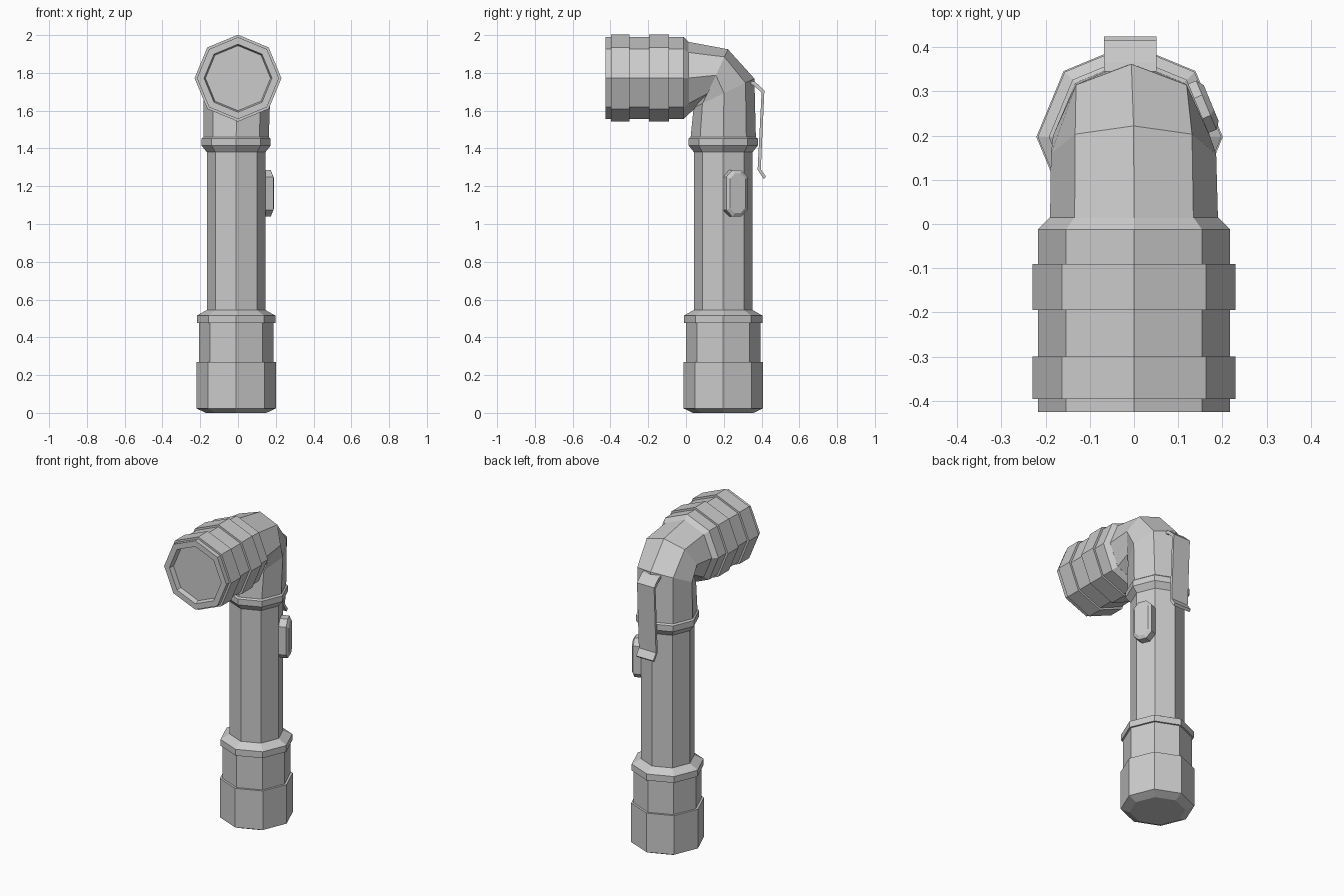
import bpy, bmesh
from math import sin, cos, pi
from mathutils import Vector, Matrix

if "Cube" in bpy.data.objects:
    bpy.data.objects.remove(bpy.data.objects["Cube"])

BX, BY, HZ = -0.01, 0.197, 1.772   # barrel axis and head height


def make(name, bm):
    bmesh.ops.recalc_face_normals(bm, faces=bm.faces)
    me = bpy.data.meshes.new(name)
    bm.to_mesh(me)
    bm.free()
    ob = bpy.data.objects.new(name, me)
    bpy.context.collection.objects.link(ob)
    return ob


def loft(name, rings, caps=True):
    """Skin a list of equal-length point rings."""
    bm = bmesh.new()
    vs = [[bm.verts.new(p) for p in r] for r in rings]
    n = len(vs[0])
    for a, b in zip(vs, vs[1:]):
        for i in range(n):
            j = (i + 1) % n
            bm.faces.new((a[i], a[j], b[j], b[i]))
    if caps:
        bm.faces.new(vs[0])
        bm.faces.new(vs[-1])
    return make(name, bm)


def octagon(c, u, v):
    c, u, v = Vector(c), Vector(u), Vector(v)
    return [c + u * cos(i * pi / 4) + v * sin(i * pi / 4) for i in range(8)]


def upright(r, z):
    return octagon((BX, BY, z), (r, 0, 0), (0, r, 0))


def facing(r, y):
    return octagon((0, y, HZ), (r, 0, 0), (0, 0, r))


def bend(x, half_w, outer, inner):
    o, i = Vector((x, *outer)), Vector((x, *inner))
    return octagon((o + i) / 2, (half_w, 0, 0), (o - i) / 2)


# Barrel with end cap, collar and shoulder ring
loft("barrel", [upright(r, z) for r, z in [
    (.16, 0), (.211, .024), (.211, .27), (.197, .27), (.197, .475),
    (.208, .475), (.208, .515), (.155, .545), (.155, 1.38),
    (.183, 1.415), (.183, 1.452), (.173, 1.46)]])

# Elbow turning the barrel toward the front
loft("elbow", [
    bend(BX, .173, (.37, 1.455), (.024, 1.455)),
    bend(-.006, .177, (.362, 1.77), (.04, 1.615)),
    bend(-.001, .187, (.222, 1.925), (.095, 1.65)),
    bend(0, .19, (.014, 1.964), (.014, 1.582))])

# Ribbed head with a recessed lens
loft("head", [facing(r, y) for r, y in [
    (.19, .015), (.217, -.012), (.217, -.09), (.23, -.09), (.23, -.195),
    (.217, -.195), (.217, -.3), (.23, -.3), (.23, -.396), (.217, -.396),
    (.217, -.425), (.18, -.425), (.172, -.395)]])

# Switch button, sitting on one barrel facet


def pill(w, h, c, d):
    pts = [(w, h - c), (w - c, h), (c - w, h), (-w, h - c),
           (-w, c - h), (c - w, -h), (w - c, -h), (w, c - h)]
    return [Vector((d, a, b)) for a, b in pts]


button = loft("switch_button", [pill(.06, .123, .035, .135),
                                pill(.06, .123, .035, .188),
                                pill(.044, .105, .028, .2)])
button.data.transform(Matrix.Translation((BX, BY, 1.162)) @ Matrix.Rotation(pi / 8, 4, 'Z'))

# Belt clip: bent strip on the back
strip = [(.345, 1.757), (.366, 1.753), (.415, 1.707), (.396, 1.29), (.424, 1.25),
         (.411, 1.238), (.379, 1.286), (.4, 1.695), (.358, 1.734), (.345, 1.738)]
loft("belt_clip", [[Vector((x, y, z)) for y, z in strip] for x in (-.068, .051)])
